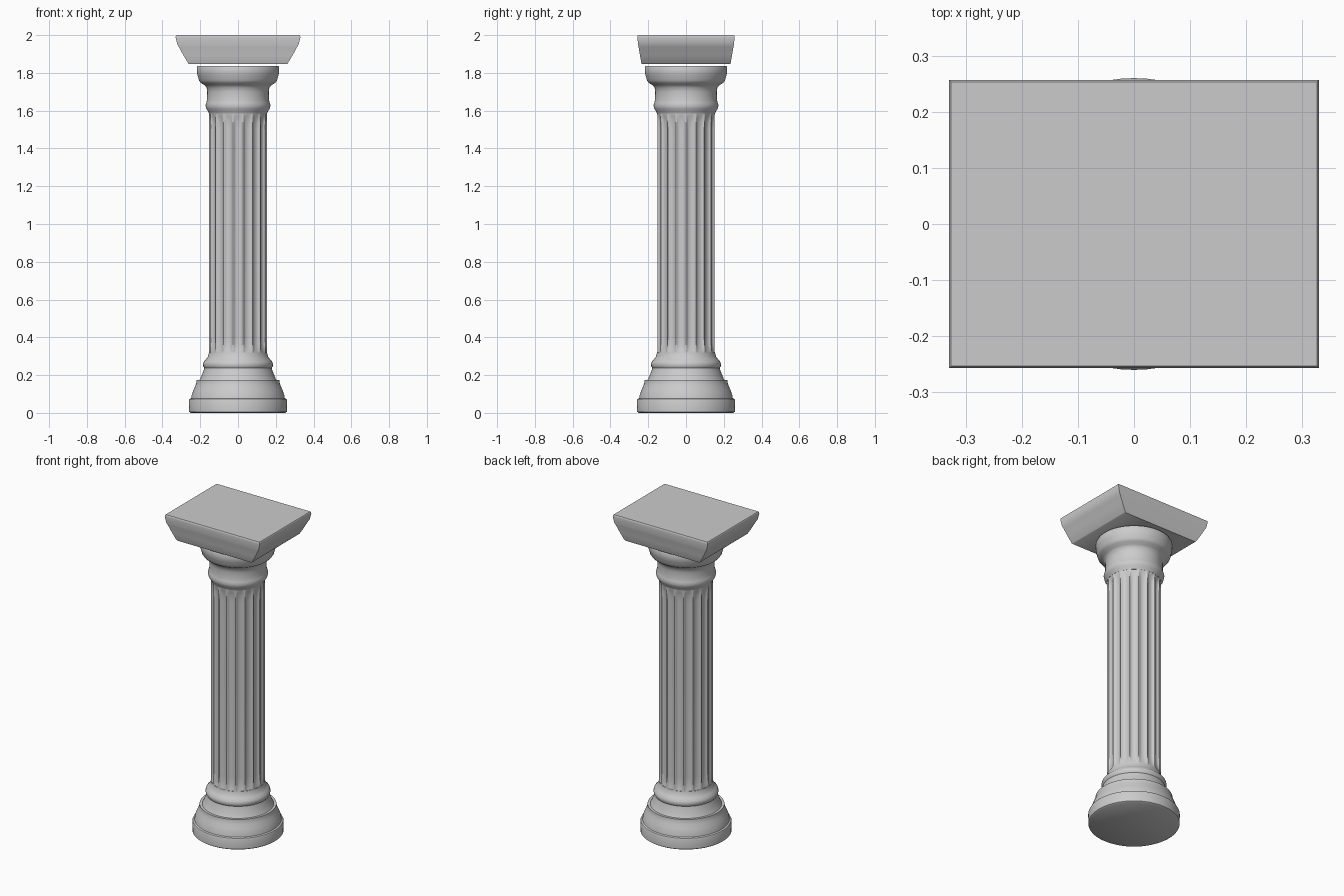
import bpy, bmesh, math

if "Cube" in bpy.data.objects:
    bpy.data.objects.remove(bpy.data.objects["Cube"])

FLUTES = 18


def finish(name, bm, angle):
    bmesh.ops.recalc_face_normals(bm, faces=bm.faces)
    me = bpy.data.meshes.new(name)
    bm.to_mesh(me)
    bm.free()
    ob = bpy.data.objects.new(name, me)
    bpy.context.collection.objects.link(ob)
    bpy.ops.object.select_all(action='DESELECT')
    ob.select_set(True)
    bpy.context.view_layer.objects.active = ob
    bpy.ops.object.shade_smooth_by_angle(angle=math.radians(angle))
    return ob


def loft(name, rings, angle=40, caps=True):
    """Skin a stack of closed rings, optionally capped at both ends."""
    bm = bmesh.new()
    loops = [[bm.verts.new(p) for p in ring] for ring in rings]
    for a, b in zip(loops, loops[1:]):
        n = len(a)
        for i in range(n):
            j = (i + 1) % n
            bm.faces.new((a[i], a[j], b[j], b[i]))
    if caps:
        bm.faces.new(loops[0][::-1])
        bm.faces.new(loops[-1])
    return finish(name, bm, angle)


def round_ring(r, z, n=72, depth=0.0):
    # depth > 0 carves concave flutes separated by narrow ridges
    pts = []
    for i in range(n):
        a = 2 * math.pi * i / n
        u = (a * FLUTES / (2 * math.pi)) % 1.0
        t = (u - 0.5) / 0.42
        q = r - depth * math.sqrt(max(0.0, 1 - t * t))
        pts.append((q * math.cos(a), q * math.sin(a), z))
    return pts


def lathe(name, profile):
    return loft(name, [round_ring(r, z) for r, z in profile])


# Round foot
lathe("base_drum", [(.25, 0), (.259, .006), (.26, .066), (.257, .073), (.248, .077),
                    (.245, .095), (.236, .12), (.225, .145), (.22, .16), (.219, .174)])

# Upper base moulding
lathe("base_moulding", [(.205, .172), (.2, .18), (.192, .2), (.182, .225), (.179, .238),
                        (.184, .246), (.185, .258), (.182, .27), (.17, .283),
                        (.158, .3), (.154, .32)])

# Fluted shaft
shaft = [(.30, 0), (.31, 0), (.33, .006), (.36, .012), (.40, .013),
         (1.5, .013), (1.54, .012), (1.57, .006), (1.59, 0), (1.60, 0)]
loft("fluted_shaft", [round_ring(.154, z, FLUTES * 12, d) for z, d in shaft], 30)

# Neck ring and flared capital
lathe("capital", [(.154, 1.585), (.159, 1.597), (.168, 1.61), (.172, 1.628), (.168, 1.642),
                  (.164, 1.655), (.163, 1.7), (.166, 1.722), (.178, 1.736), (.196, 1.746),
                  (.207, 1.76), (.21, 1.775), (.213, 1.782), (.217, 1.8), (.218, 1.828),
                  (.214, 1.836)])

# Rectangular top slab with sloping sides
slab = [(.258, .233, 1.846), (.263, .236, 1.850), (.29, .244, 1.895), (.313, .251, 1.937),
        (.321, .254, 1.95), (.325, .255, 1.965), (.33, .257, 1.988), (.329, .256, 1.997),
        (.326, .253, 2.0)]
loft("top_slab", [[(-x, -y, z), (x, -y, z), (x, y, z), (-x, y, z)] for x, y, z in slab])
